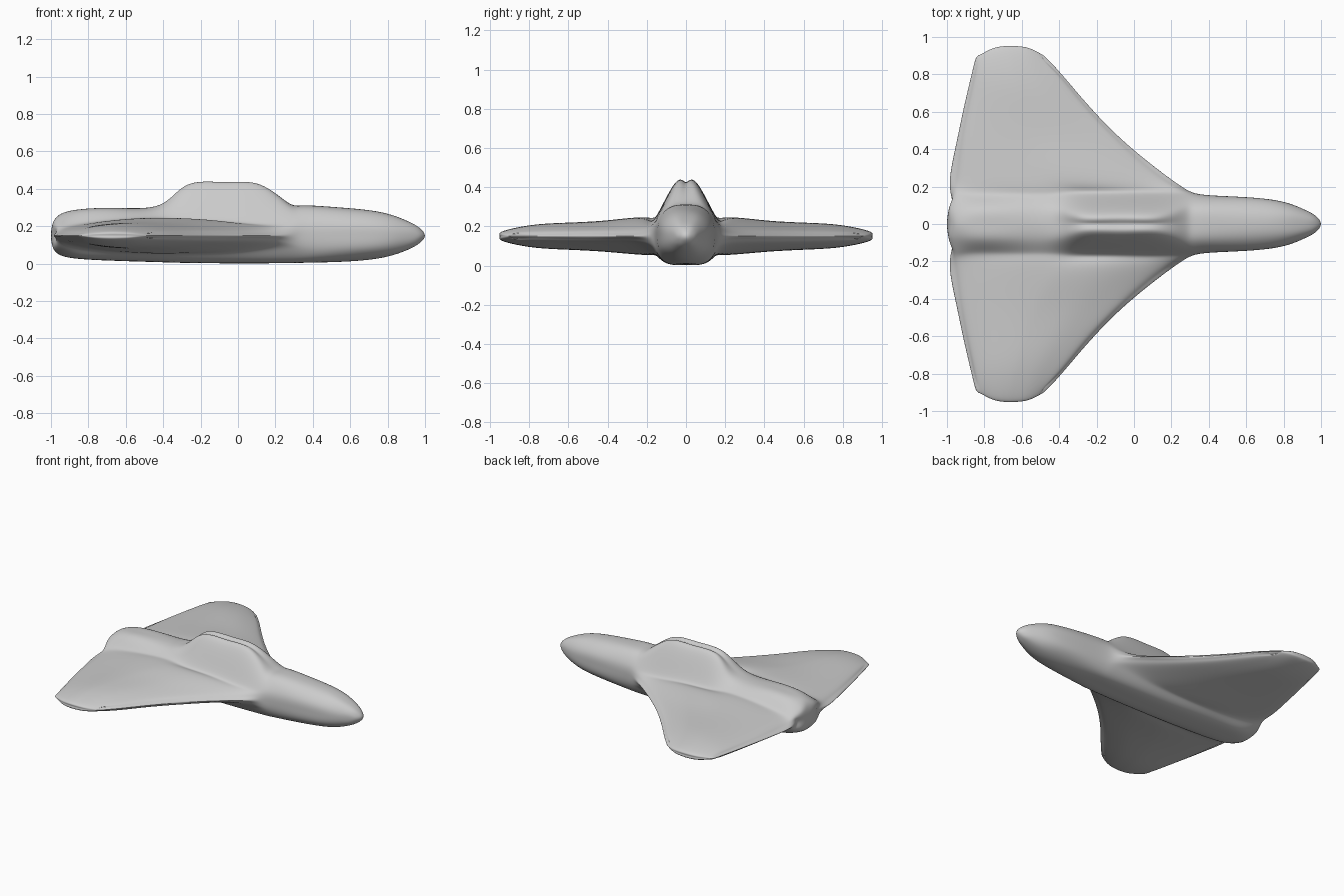
import bpy, bmesh
from mathutils import Vector

if "Cube" in bpy.data.objects:
    bpy.data.objects.remove(bpy.data.objects["Cube"])

MID = 0.15
# Fuselage stations: x, top z, shoulder (y, z), wing root (y, z), side y, lower root z, keel edge (y, z), keel z
STATIONS = [
    (-0.972, .247, .070, .236, .130, .195, .125, .105, .070, .070, .060),
    (-0.87, .287, .080, .274, .145, .220, .15, .075, .090, .038, .028),
    (-0.65, .298, .083, .286, .150, .240, .15, .056, .098, .025, .015),
    (-0.42, .314, .084, .300, .152, .250, .15, .050, .100, .018, .008),
    (-0.27, .410, .056, .407, .152, .252, .15, .050, .100, .014, .004),
    (-0.07, .424, .056, .420, .152, .250, .15, .052, .100, .012, .002),
    (0.12, .411, .056, .407, .152, .240, .15, .060, .100, .012, .002),
    (0.27, .325, .082, .312, .152, .230, .15, .070, .098, .013, .003),
    (0.36, .311, .085, .296, .148, .220, .158, .080, .095, .016, .005),
    (0.55, .300, .080, .284, .136, .222, .146, .078, .084, .026, .010),
    (0.75, .278, .068, .264, .118, .212, .128, .088, .070, .044, .028),
    (0.88, .239, .050, .230, .083, .192, .091, .108, .052, .074, .063),
    (0.955, .202, .030, .197, .049, .175, .055, .125, .031, .104, .099),
]
ROOT = 8                                     # last station touched by the wing
F = [(STATIONS[i][0] + .972) / 1.332 for i in range(ROOT + 1)]
PROF = [.2, .48, .84, 1, 1, .9, .68, .42, .2]  # wing thickness along the chord
# Wing span rows: y, trailing x, leading x, half thickness
ROWS = [(.22, -.985, .225, .094), (.42, -.952, -.03, .078),
        (.63, -.908, -.24, .067), (.80, -.868, -.387, .054)]


def ring(s):
    x, t, ey, ez, sy, sz, my, lz, by, bz, b = s
    return [Vector(p) for p in ((x, 0, t), (x, ey, ez), (x, sy, sz), (x, my, MID),
                                (x, sy, lz), (x, by, bz), (x, 0, b))]


def wing_point(j, i, k):
    """Point on span row j, chord station i, side k (1 top, 0 edge, -1 bottom)."""
    f = F[i]
    end = (i == 0) - (i == ROOT)
    if j == 0:
        return rings[i][3 - k]
    if j <= len(ROWS):
        y, te, le, h = ROWS[j - 1]
        c = le - te
        x = te + f * c + abs(k) * end * (.02 * c + .004)
        return Vector((x, y, MID + k * h * PROF[i]))
    x = -.845 + f * .378 + abs(k) * end * .009
    y = .887 + .063 * (1 - abs(2 * f - 1) ** 2.5) - abs(k) * .014
    return Vector((x, y, MID + k * .024 * max(PROF[i], .45)))


bm = bmesh.new()


def quad(*pts):
    for s in (1, -1):
        bm.faces.new([bm.verts.new((p.x, p.y * s, p.z)) for p in pts])


# Fuselage skin; the side faces along the wing root stay open
rings = [ring(s) for s in STATIONS]
for i in range(len(rings) - 1):
    for k in range(6):
        if i < ROOT and k in (2, 3):
            continue
        quad(rings[i][k], rings[i + 1][k], rings[i + 1][k + 1], rings[i][k + 1])

# Nose and tail caps
for r, x in ((rings[0], -1.0), (rings[-1], 1.0)):
    c = Vector((x, 0, MID))
    for k in (0, 2, 4):
        quad(c, r[k], r[k + 1], r[k + 2])

# Wings: upper and lower skins, leading and trailing edges, tip
TIP = len(ROWS) + 1
for j in range(TIP):
    for k in (1, -1):
        for i in range(ROOT):
            quad(wing_point(j, i, k), wing_point(j, i + 1, k),
                 wing_point(j + 1, i + 1, k), wing_point(j + 1, i, k))
        for i in (0, ROOT):
            quad(wing_point(j, i, k), wing_point(j, i, 0),
                 wing_point(j + 1, i, 0), wing_point(j + 1, i, k))
for i in range(ROOT):
    for k in (1, -1):
        quad(wing_point(TIP, i, k), wing_point(TIP, i + 1, k),
             wing_point(TIP, i + 1, 0), wing_point(TIP, i, 0))

bmesh.ops.remove_doubles(bm, verts=bm.verts[:], dist=1e-4)
bmesh.ops.recalc_face_normals(bm, faces=bm.faces[:])


def limit(v):
    """Where the subdivided surface will carry this cage vertex."""
    n = len(v.link_edges)
    e = sum((ed.other_vert(v).co for ed in v.link_edges), Vector())
    d = sum((lp.link_loop_next.link_loop_next.vert.co for lp in v.link_loops), Vector())
    return (v.co * n * n + e * 4 + d) / (n * (n + 5))


# Push the cage outward until the smooth surface passes through the points
verts = bm.verts[:]
target = [v.co.copy() for v in verts]
for _ in range(14):
    step = [t - limit(v) for v, t in zip(verts, target)]
    for v, s in zip(verts, step):
        v.co += s

for f in bm.faces:
    f.smooth = True
mesh = bpy.data.meshes.new("aircraft_body")
bm.to_mesh(mesh)
bm.free()
body = bpy.data.objects.new("aircraft_body", mesh)
bpy.context.collection.objects.link(body)
sub = body.modifiers.new("smooth", 'SUBSURF')
sub.levels = sub.render_levels = 3
